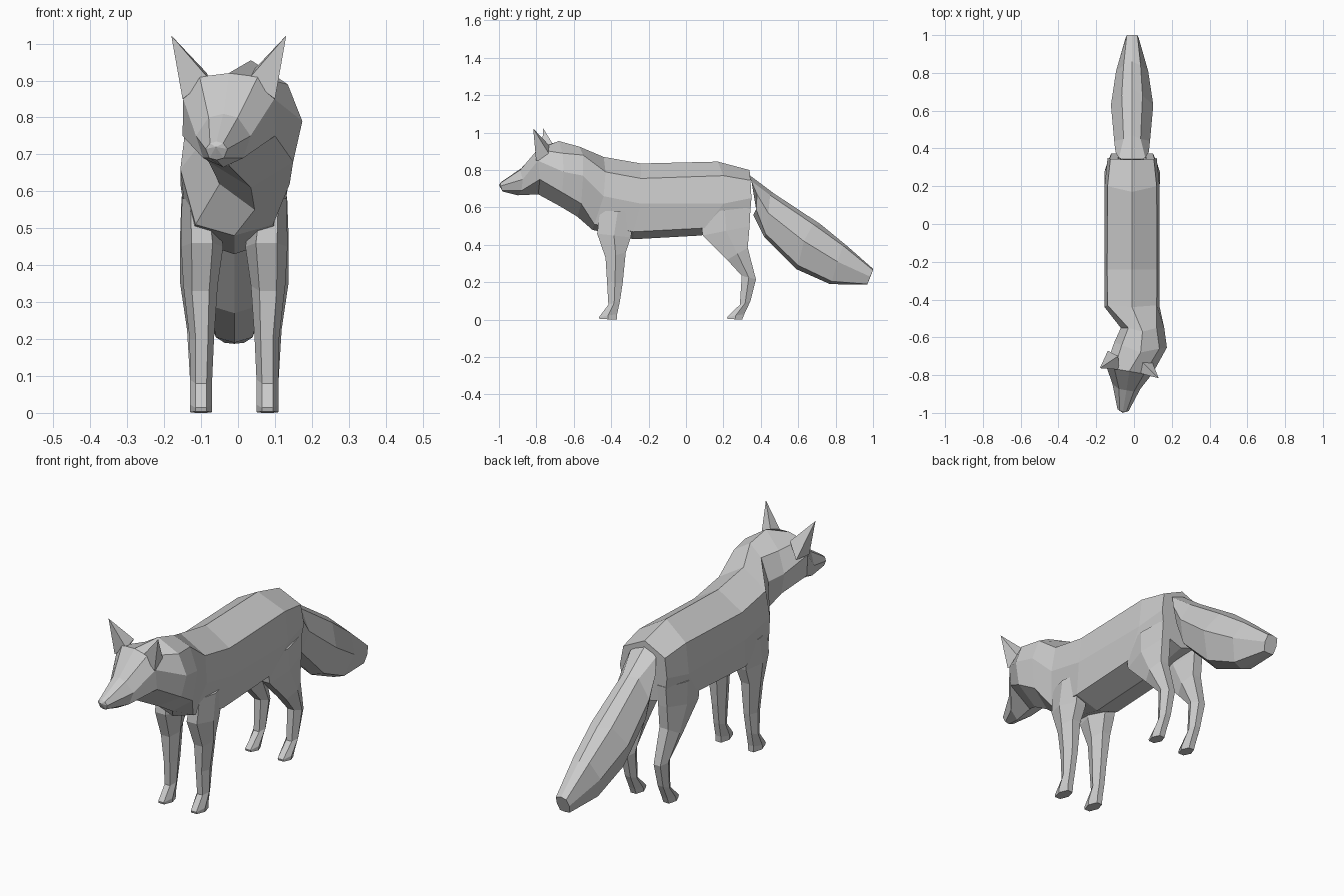
import bpy
import bmesh
from math import sin, cos

cube = bpy.data.objects.get("Cube")
if cube:
    bpy.data.objects.remove(cube, do_unlink=True)

CENTRE = -0.01  # body axis, shifted a little because the head is turned

grey = bpy.data.materials.new("plain grey")
grey.use_nodes = True
colour = (0.6, 0.6, 0.6, 1)
grey.diffuse_color = colour
grey.node_tree.nodes["Principled BSDF"].inputs["Base Color"].default_value = colour


def loft(name, rings, tip=None):
    """Skin a list of equal point rings; close with caps, or with a point at the end."""
    bm = bmesh.new()
    loops = [[bm.verts.new(point) for point in ring] for ring in rings]
    count = len(loops[0])
    for lower, upper in zip(loops, loops[1:]):
        for i in range(count):
            j = (i + 1) % count
            bm.faces.new((lower[i], lower[j], upper[j], upper[i]))
    bm.faces.new(loops[0])
    if tip:
        end = bm.verts.new(tip)
        for i in range(count):
            bm.faces.new((loops[-1][i], loops[-1][(i + 1) % count], end))
    else:
        bm.faces.new(loops[-1])
    bmesh.ops.recalc_face_normals(bm, faces=bm.faces)
    mesh = bpy.data.meshes.new(name)
    bm.to_mesh(mesh)
    bm.free()
    mesh.materials.append(grey)
    obj = bpy.data.objects.new(name, mesh)
    bpy.context.collection.objects.link(obj)
    return obj


def turned(centre, yaw, width, y, z):
    return (centre + width * cos(yaw), y + width * sin(yaw), z)


def section(half, centre=CENTRE, yaw=0.0):
    """Mirror a half outline (top to bottom, as width, y, z) into a full ring."""
    left = [turned(centre, yaw, w, y, z) for w, y, z in half]
    right = [turned(centre, yaw, -w, y, z) for w, y, z in half[-2:0:-1]]
    return left + right


# Trunk, from rump to chest
rump = section([(0, .34, .80), (.115, .345, .745), (.13, .35, .65), (.11, .34, .53), (0, .33, .5)])
hips = section([(0, .17, .845), (.13, .2, .77), (.146, .2, .62), (.125, .1, .49), (0, .08, .45)])
waist = section([(0, -.24, .835), (.132, -.24, .755), (.146, -.24, .62), (.125, -.28, .47), (0, -.28, .43)])
chest = section([(0, -.44, .87), (.13, -.43, .79), (.146, -.44, .66), (.105, -.49, .51), (0, -.5, .48)])

# Neck swings to the left, head turns back to the right
neck = section([(0, -.57, .925), (.075, -.55, .88), (.115, -.55, .77), (.095, -.56, .62), (0, -.58, .55)],
               centre=.045)
nape = section([(0, -.68, .955), (.1, -.65, .89), (.14, -.64, .79), (.115, -.65, .68), (0, -.68, .61)],
               centre=.035, yaw=-.1)
brow = section([(0, -.78, .92), (.08, -.78, .91), (.125, -.77, .85), (.127, -.76, .75), (0, -.79, .67)],
               centre=-.025, yaw=-.17)
muzzle = section([(0, -.88, .81), (.04, -.88, .80), (.075, -.86, .75), (.055, -.87, .69), (0, -.9, .665)],
                 centre=-.04, yaw=-.17)
nose = section([(0, -.99, .735), (.018, -.99, .73), (.03, -.985, .715), (.02, -.98, .69), (0, -.98, .685)],
               centre=-.058, yaw=-.17)
loft("body_and_head", [rump, hips, waist, chest, neck, nape, brow, muzzle, nose],
     tip=(-.06, -1, .72))

# Ears
for name, side in (("left_ear", 1), ("right_ear", -1)):
    base = [turned(-.025, -.17, side * w, y, z)
            for w, y, z in ((.055, -.78, .905), (.127, -.78, .85), (.115, -.69, .85), (.06, -.71, .92))]
    loft(name, [base], tip=turned(-.025, -.17, side * .158, -.79, 1.022))

# Tail
loft("tail", [
    section([(0, .33, .78), (.07, .35, .74), (.088, .38, .67), (.065, .375, .59), (0, .36, .56)]),
    section([(0, .47, .675), (.045, .45, .665), (.095, .44, .57), (.065, .425, .46), (0, .42, .44)]),
    section([(0, .72, .51), (.055, .68, .51), (.112, .63, .42), (.065, .6, .29), (0, .59, .27)]),
    section([(0, .86, .395), (.045, .84, .395), (.085, .81, .31), (.05, .78, .205), (0, .77, .19)]),
    section([(0, 1, .272), (.028, 1, .265), (.035, .985, .23), (.027, .97, .19), (0, .97, .187)]),
])


def leg_ring(front, back, inner, outer, side):
    """Six-sided ring spanning from a front (y, z) to a back (y, z) point."""
    (yf, zf), (yb, zb) = front, back
    outline = ((.25, 0), (.75, 0), (1, .5), (.75, 1), (.25, 1), (0, .5))
    return [(CENTRE + side * (inner + (outer - inner) * u), yf + (yb - yf) * v, zf + (zb - zf) * v)
            for u, v in outline]


# Legs: front point, back point, inner and outer distance from the body axis
front_leg = [
    ((-.46, .58), (-.27, .58), .05, .142),
    ((-.475, .46), (-.295, .44), .03, .144),
    ((-.43, .33), (-.322, .36), .045, .138),
    ((-.422, .2), (-.338, .2), .055, .121),
    ((-.415, .08), (-.353, .1), .06, .12),
    ((-.465, .014), (-.368, .03), .06, .12),
    ((-.462, .004), (-.37, 0), .06, .12),
]
hind_leg = [
    ((.07, .57), (.345, .6), .05, .143),
    ((.09, .45), (.34, .5), .05, .147),
    ((.22, .32), (.33, .385), .05, .147),
    ((.298, .235), (.374, .215), .055, .128),
    ((.288, .08), (.345, .1), .06, .12),
    ((.22, .014), (.312, .03), .06, .12),
    ((.223, .004), (.3, 0), .06, .12),
]
for side_name, side in (("left", 1), ("right", -1)):
    for part, rows in (("front_leg", front_leg), ("hind_leg", hind_leg)):
        loft(f"{side_name}_{part}", [leg_ring(*row, side) for row in rows])
